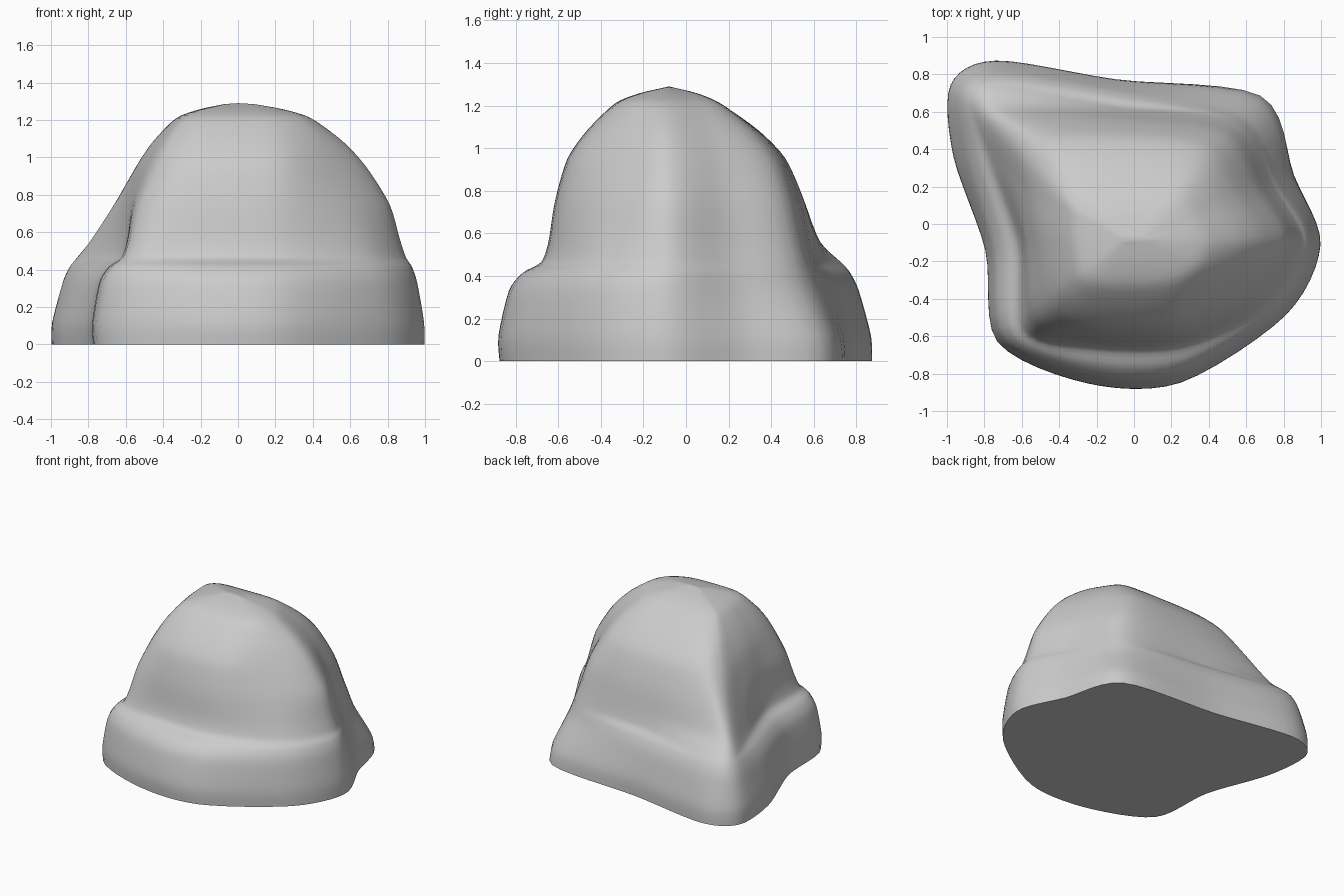
import bpy, bmesh
from mathutils import Vector

if "Cube" in bpy.data.objects:
    bpy.data.objects.remove(bpy.data.objects["Cube"])


def ring(z, *pts):
    return [Vector((x, y, z)) for x, y in pts]


def blend(a, b, weights, z):
    out = [p.lerp(q, t) for p, q, t in zip(a, b, weights)]
    for p in out:
        p.z = z
    return out


def soften(hard, soft):
    # hard ledge where softness is 0, plain slope where it is 1
    return [hard + (soft - hard) * s for s in softness]


def spline(p0, p1, p2, p3, t, k):
    m1, m2 = (p2 - p0) * k, (p3 - p1) * k
    return ((2*t**3 - 3*t**2 + 1) * p1 + (t**3 - 2*t**2 + t) * m1
            + (3*t**2 - 2*t**3) * p2 + (t**3 - t**2) * m2)


def smooth_ring(r, n=6):
    c = len(r)
    return [spline(r[i - 1], r[i], r[(i + 1) % c], r[(i + 2) % c], j / n, 0.44)
            for i in range(c) for j in range(n)]


# Cross-sections, counted from the back-left corner past the back and right side
foot = ring(0.12, (-.985, .745), (-.74, .878), (-.1, .778), (.68, .69), (.86, .26), (1.0, -.11),
            (.81, -.49), (.25, -.848), (-.25, -.852), (-.73, -.63), (-.795, -.14), (-.97, .36))
ledge = ring(0.48, (-.85, .64), (-.71, .715), (-.1, .62), (.54, .54), (.74, .2), (.89, -.1),
             (.70, -.43), (.25, -.64), (-.25, -.645), (-.58, -.56), (-.61, -.1), (-.75, .32))
waist = ring(0.75, (-.66, .46), (-.56, .545), (-.1, .55), (.47, .48), (.66, .18), (.81, -.1),
             (.61, -.38), (.23, -.595), (-.25, -.6), (-.52, -.49), (-.575, -.1), (-.62, .21))
upper = ring(0.95, (-.54, .34), (-.44, .45), (-.08, .465), (.38, .41), (.56, .15), (.685, -.1),
             (.51, -.34), (.22, -.535), (-.22, -.545), (-.44, -.43), (-.51, -.1), (-.535, .13))
crown = ring(1.21, (-.32, .1), (-.24, .15), (-.05, .16), (.22, .15), (.33, .03), (.39, -.1),
             (.34, -.23), (.17, -.32), (-.15, -.33), (-.28, -.28), (-.32, -.12), (-.33, .02))
ridge = [Vector((p.x * .22, -.08 + (p.y + .08) * .08, 1.285)) for p in crown]

# The back-right corner slopes plainly, the back-left one partly
softness = [.4, .4, .35, 1, .75, .35, .1, .05, .05, .05, .05, .3]
keys = [blend(foot, ledge, [.03] * 12, 0),
        blend(foot, ledge, soften(0, .15), .12),
        blend(foot, ledge, soften(.2, .72), .33),
        blend(foot, ledge, soften(.5, .89), .415),
        blend(foot, ledge, soften(.9, .97), .465),
        blend(ledge, waist, [.35, .5] + [.3] * 10, .56),
        waist, upper, blend(upper, crown, [.42] * 12, 1.085), crown,
        blend(crown, ridge, [.5] * 12, 1.258), ridge]
rings = [smooth_ring(k) for k in keys]

# Smooth the body vertically between the sections
levels = []
steps = 4
for i in range(len(rings) - 1):
    a, b = rings[max(i - 1, 0)], rings[i]
    c, d = rings[i + 1], rings[min(i + 2, len(rings) - 1)]
    for s in range(steps):
        levels.append([spline(*q, s / steps, 0.4) for q in zip(a, b, c, d)])
levels.append(rings[-1])

# Skin the rounded boulder, closing the flat base and the low ridge
bm = bmesh.new()
loops = [[bm.verts.new(p) for p in lv] for lv in levels]
n = len(loops[0])
for lo, hi in zip(loops, loops[1:]):
    for i in range(n):
        j = (i + 1) % n
        bm.faces.new((lo[i], lo[j], hi[j], hi[i]))
bm.faces.new(loops[0])
tip = bm.verts.new((0, -.08, 1.29))
for i in range(n):
    bm.faces.new((loops[-1][i], loops[-1][(i + 1) % n], tip))
bmesh.ops.recalc_face_normals(bm, faces=bm.faces)
mesh = bpy.data.meshes.new("boulder")
bm.to_mesh(mesh)
bm.free()
boulder = bpy.data.objects.new("boulder", mesh)
bpy.context.collection.objects.link(boulder)
bpy.context.view_layer.objects.active = boulder
boulder.select_set(True)
bpy.ops.object.shade_smooth_by_angle(angle=0.8)
